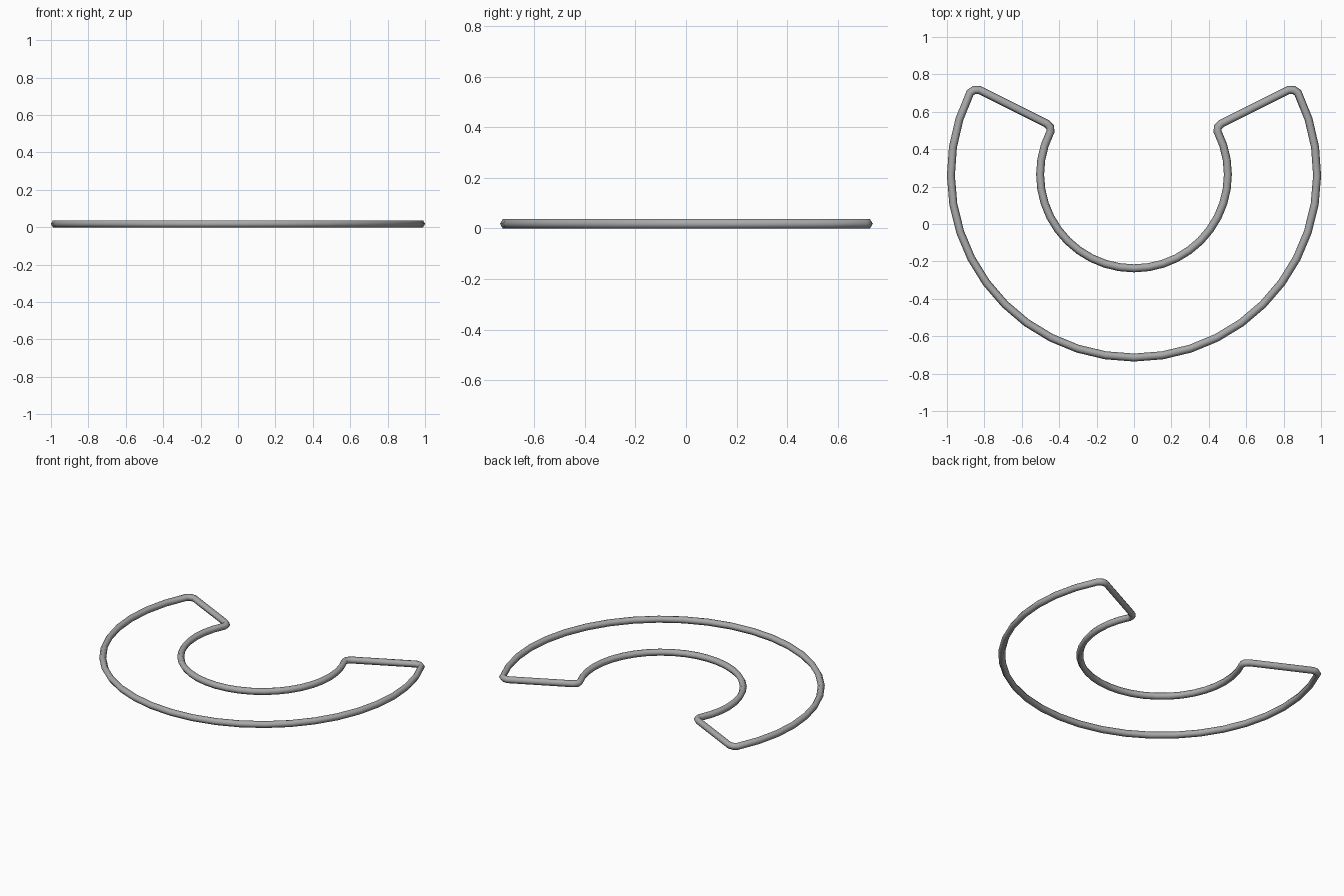
import bpy
import bmesh
from math import sin, cos, radians
from mathutils import Vector

if "Cube" in bpy.data.objects:
    bpy.data.objects.remove(bpy.data.objects["Cube"])

TUBE = 0.0213          # six-sided bar, flat on top and bottom
SIDES = 6
HEIGHT = TUBE * sin(radians(60))
CENTRE_Y = 0.265


def arc(radius, start, end, steps):
    """Points on an arc around the shared centre, angles in degrees."""
    pts = []
    for i in range(steps + 1):
        a = radians(start + (end - start) * i / steps)
        pts.append((radius * cos(a), CENTRE_Y + radius * sin(a)))
    return pts


# Right half of the outline: outer arc, softened corners, inner arc
half = arc(0.979, -90, 26.5, 13)
half += [(0.855, 0.716), (0.827, 0.717)]
half += [(0.467, 0.537), (0.448, 0.517)]
half += arc(0.502, 27, -90, 13)

# Mirror to the left for a closed path
path = [Vector(p) for p in half + [(-x, y) for x, y in reversed(half[1:-1])]]

# Sweep the bar around the path with mitred joints
bm = bmesh.new()
rings = []
n = len(path)
for i, p in enumerate(path):
    d0 = (p - path[i - 1]).normalized()
    d1 = (path[(i + 1) % n] - p).normalized()
    t = (d0 + d1).normalized()
    side = Vector((t.y, -t.x)) / max(t.dot(d0), 0.7)
    ring = []
    for k in range(SIDES):
        a = radians(360 * k / SIDES)
        q = p + side * TUBE * cos(a)
        ring.append(bm.verts.new((q.x, q.y, HEIGHT + TUBE * sin(a))))
    rings.append(ring)
for i in range(n):
    r0, r1 = rings[i], rings[(i + 1) % n]
    for k in range(SIDES):
        j = (k + 1) % SIDES
        bm.faces.new((r0[k], r0[j], r1[j], r1[k])).smooth = True
bmesh.ops.recalc_face_normals(bm, faces=bm.faces)

mesh = bpy.data.meshes.new("ring_wire")
bm.to_mesh(mesh)
bm.free()
wire = bpy.data.objects.new("ring_wire", mesh)
bpy.context.collection.objects.link(wire)

# Darker grey metal
metal = bpy.data.materials.new("dark_grey_metal")
metal.diffuse_color = (0.4, 0.4, 0.4, 1)
metal.use_nodes = True
metal.node_tree.nodes["Principled BSDF"].inputs["Base Color"].default_value = metal.diffuse_color
mesh.materials.append(metal)
